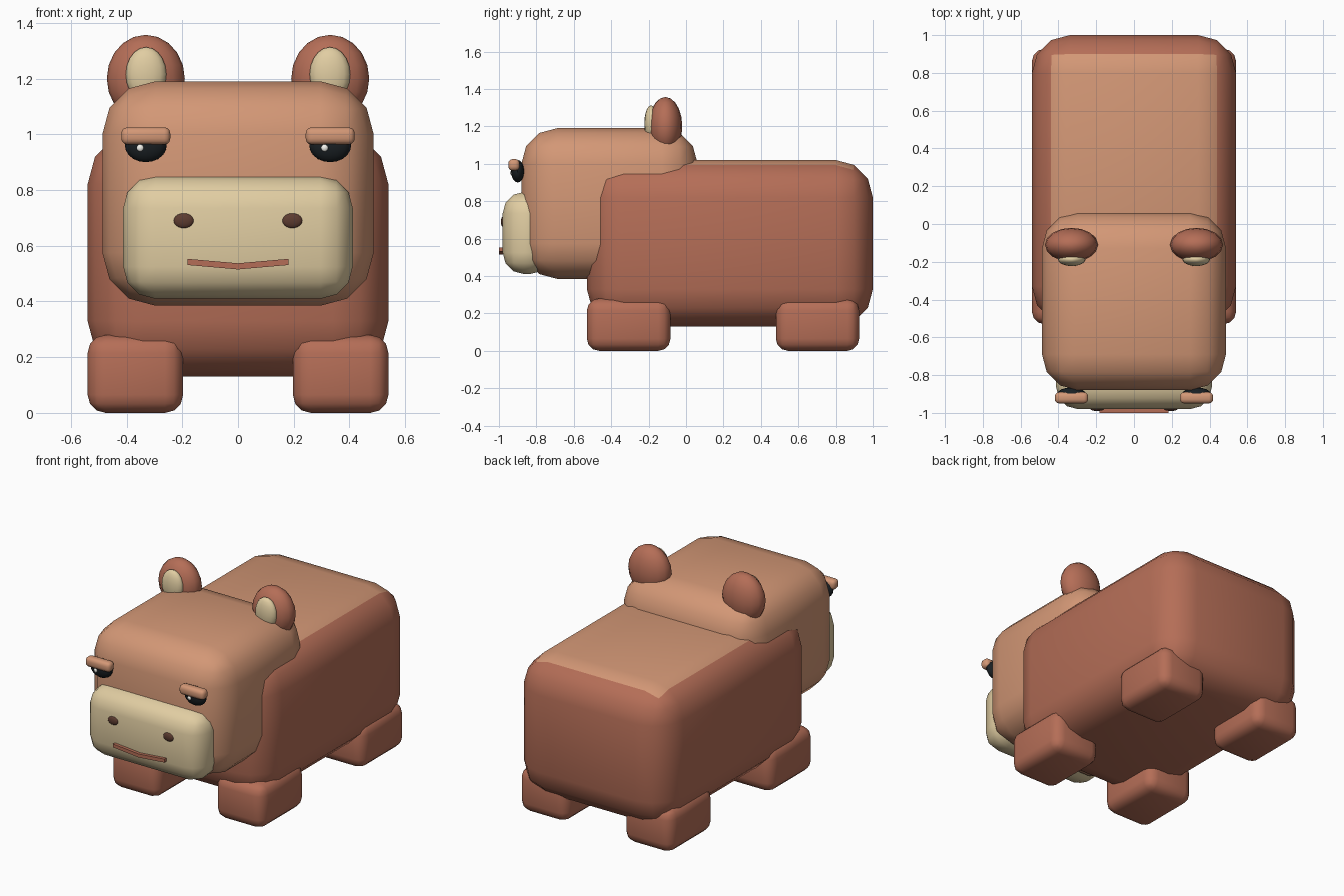
import bpy, bmesh, math
from mathutils import Matrix, Vector

if "Cube" in bpy.data.objects:
    bpy.data.objects.remove(bpy.data.objects["Cube"])


def material(name, rgb):
    m = bpy.data.materials.new(name)
    m.diffuse_color = (*rgb, 1)
    m.use_nodes = True
    m.node_tree.nodes["Principled BSDF"].inputs["Base Color"].default_value = m.diffuse_color
    return m


brown = material("brown", (0.46, 0.155, 0.095))
tan = material("tan", (0.65, 0.31, 0.18))
cream = material("cream", (0.75, 0.61, 0.36))
dark = material("dark_brown", (0.11, 0.045, 0.03))
black = material("black", (0.01, 0.014, 0.017))
white = material("white", (0.9, 0.9, 0.85))


def finish(name, bm, mat):
    bmesh.ops.recalc_face_normals(bm, faces=bm.faces[:])
    me = bpy.data.meshes.new(name)
    bm.to_mesh(me)
    bm.free()
    me.materials.append(mat)
    ob = bpy.data.objects.new(name, me)
    bpy.context.collection.objects.link(ob)
    bpy.ops.object.select_all(action='DESELECT')
    ob.select_set(True)
    bpy.context.view_layer.objects.active = ob
    bpy.ops.object.shade_smooth_by_angle(angle=math.radians(45))
    return ob


def rounded_box(name, lo, hi, radius, mat, segments=3):
    lo, hi = Vector(lo), Vector(hi)
    bm = bmesh.new()
    bmesh.ops.create_cube(bm, size=1, matrix=Matrix.LocRotScale((lo + hi) / 2, None, hi - lo))
    bmesh.ops.bevel(bm, geom=bm.edges[:], offset=radius, segments=segments,
                    profile=0.5, affect='EDGES', clamp_overlap=True)
    return finish(name, bm, mat)


def ellipsoid(name, centre, radii, mat, u=16, v=10):
    bm = bmesh.new()
    bmesh.ops.create_uvsphere(bm, u_segments=u, v_segments=v, radius=1,
                              matrix=Matrix.LocRotScale(Vector(centre), None, Vector(radii)))
    return finish(name, bm, mat)


# Body, with a lighter back
body = rounded_box("body", (-0.54, -0.53, 0.13), (0.54, 1.0, 1.02), 0.2, brown)
body.data.materials.append(tan)
for p in body.data.polygons:
    if p.center.z > 0.98:
        p.material_index = 1

# Head and snout
rounded_box("head", (-0.487, -0.88, 0.385), (0.487, 0.062, 1.19), 0.19, tan)
rounded_box("snout", (-0.412, -0.98, 0.41), (0.412, -0.72, 0.85), 0.115, cream)

for side, s in (("left", -1), ("right", 1)):
    # Feet
    for place, y in (("front", -0.53), ("back", 0.48)):
        xs = sorted((s * 0.197, s * 0.54))
        rounded_box(f"{place}_{side}_foot", (xs[0], y, 0), (xs[1], y + 0.447, 0.28), 0.065, brown)
    # Ears
    ellipsoid(f"{side}_ear", (s * 0.331, -0.11, 1.2), (0.14, 0.09, 0.157), brown)
    ellipsoid(f"{side}_inner_ear", (s * 0.33, -0.187, 1.215), (0.073, 0.036, 0.098), cream)
    # Eyes, highlights and heavy lids
    ellipsoid(f"{side}_eye", (s * 0.331, -0.9, 0.96), (0.075, 0.035, 0.06), black)
    ellipsoid(f"{side}_eye_highlight", (s * 0.331 - 0.02, -0.932, 0.951), (0.013, 0.008, 0.013), white, 10, 6)
    rounded_box(f"{side}_eyelid", (s * 0.331 - 0.088, -0.95, 0.963),
                (s * 0.331 + 0.088, -0.89, 1.025), 0.022, tan)
    # Nostrils
    ellipsoid(f"{side}_nostril", (s * 0.195, -0.978, 0.69), (0.037, 0.012, 0.027), dark)

# Mouth: a shallow V
bm = bmesh.new()
rings = []
for x, z in ((-0.182, 0.542), (0, 0.526), (0.182, 0.542)):
    rings.append([bm.verts.new((x, y, z + dz)) for y, dz in
                  ((-1.0, -0.011), (-1.0, 0.011), (-0.97, 0.011), (-0.97, -0.011))])
for a, b in zip(rings, rings[1:]):
    for i in range(4):
        j = (i + 1) % 4
        bm.faces.new((a[i], a[j], b[j], b[i]))
bm.faces.new(rings[0])
bm.faces.new(rings[-1])
finish("mouth", bm, brown)
